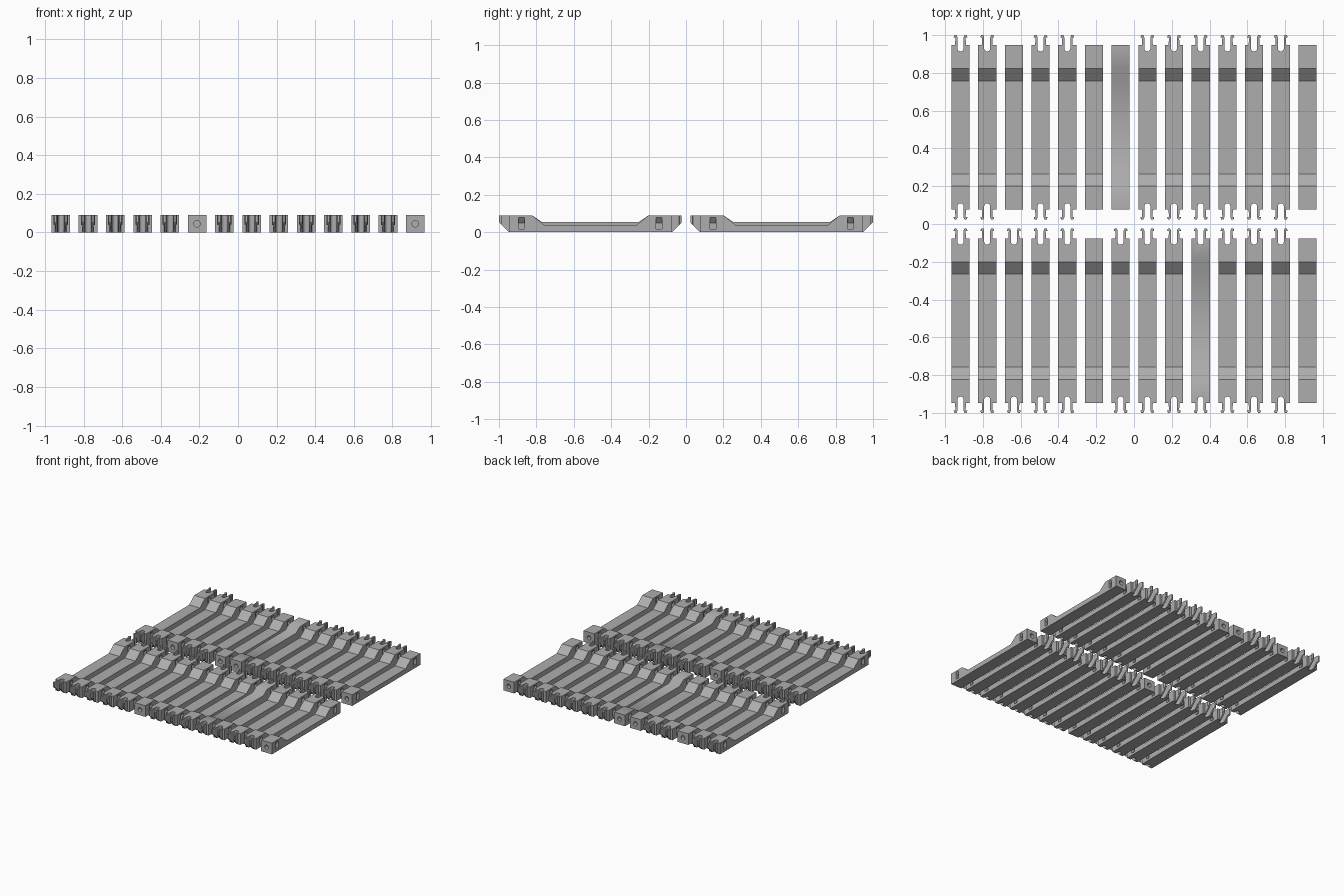
import bpy, bmesh, math
from mathutils import Vector, Matrix

if "Cube" in bpy.data.objects:
    bpy.data.objects.remove(bpy.data.objects["Cube"], do_unlink=True)

WIDTH, HEIGHT, HALF = 0.096, 0.09, 0.436   # plank body
CLIP, PITCH, ROW = 0.0525, 0.1413, 0.5115  # clip length, column spacing, row offset
NOTCH = 0.016                              # half width of the gap between prongs

grey = bpy.data.materials.new("plain grey")
grey.use_nodes = True
colour = (0.42, 0.42, 0.42, 1)
grey.diffuse_color = colour
grey.node_tree.nodes["Principled BSDF"].inputs["Base Color"].default_value = colour


def prism(bm, points, axis, start, end):
    """Extrude a closed 2D outline along x, y or z."""
    place = {"x": lambda a, b: (start, a, b),
             "y": lambda a, b: (a, start, b),
             "z": lambda a, b: (a, b, start)}[axis]
    face = bm.faces.new([bm.verts.new(place(a, b)) for a, b in points])
    grown = bmesh.ops.extrude_face_region(bm, geom=[face])["geom"]
    step = Vector([(end - start) * (axis == name) for name in "xyz"])
    verts = [v for v in grown if isinstance(v, bmesh.types.BMVert)]
    bmesh.ops.translate(bm, verts=verts, vec=step)


def finish(bm, name):
    bmesh.ops.recalc_face_normals(bm, faces=bm.faces)
    mesh = bpy.data.meshes.new(name)
    bm.to_mesh(mesh)
    bm.free()
    mesh.materials.append(grey)
    obj = bpy.data.objects.new(name, mesh)
    bpy.context.collection.objects.link(obj)
    return obj


def body(name, floor, run):
    """Plank with raised ends and a dropped middle."""
    a, b = HALF - 0.125, HALF - 0.125 - run
    outline = [(-HALF, 0), (HALF, 0), (HALF, HEIGHT), (a, HEIGHT), (b, floor),
               (-b, floor), (-a, HEIGHT), (-HALF, HEIGHT)]
    bm = bmesh.new()
    prism(bm, outline, "x", -WIDTH / 2, WIDTH / 2)
    return finish(bm, name)


def cutter(clipped):
    """Side pockets, plus either a rounded notch or a round socket at each end."""
    bm = bmesh.new()
    for end in (-1, 1):
        for side in (-1, 1):
            out, deep = side * (WIDTH / 2 + 0.001), side * (WIDTH / 2 - 0.022)
            pocket = [(out, 0.018), (deep, 0.018), (deep, 0.05), (out, 0.079)]
            prism(bm, pocket, "y", end * (HALF - 0.084), end * (HALF - 0.052))
        if clipped:
            y = HALF - 0.018
            arc = [math.pi * (1 + i / 10) for i in range(11)]
            notch = [(NOTCH * math.cos(t), end * (y + NOTCH * math.sin(t))) for t in arc]
            notch += [(NOTCH, end * (HALF + 0.01)), (-NOTCH, end * (HALF + 0.01))]
            prism(bm, notch, "z", -0.01, HEIGHT + 0.01)
        else:
            turn = [math.tau * i / 24 for i in range(24)]
            ring = [(0.017 * math.cos(t), HEIGHT / 2 + 0.017 * math.sin(t)) for t in turn]
            prism(bm, ring, "y", end * (HALF - 0.03), end * (HALF + 0.01))
    return finish(bm, "cutter")


def prongs():
    """Two barbed prongs at each end, chamfered underneath."""
    outline = [(NOTCH, 0), (0.029, 0), (0.027, 0.038), (0.037, 0.040),
               (0.032, CLIP), (0.021, CLIP), (NOTCH, 0.04)]
    bm = bmesh.new()
    for side in (-1, 1):
        for end in (-1, 1):
            part = bmesh.new()
            prism(part, [(side * x, end * (HALF + y)) for x, y in outline], "z", 0, HEIGHT)
            geom = part.verts[:] + part.edges[:] + part.faces[:]
            bmesh.ops.bisect_plane(part, geom=geom, plane_co=(0, end * HALF, 0.0005),
                                   plane_no=(0, end, -1), clear_outer=True)
            bmesh.ops.holes_fill(part, edges=[e for e in part.edges if e.is_boundary])
            temp = bpy.data.meshes.new("part")
            part.to_mesh(temp)
            part.free()
            bm.from_mesh(temp)
            bpy.data.meshes.remove(temp)
    return finish(bm, "prongs")


def carve(obj, tool):
    mod = obj.modifiers.new("cut", "BOOLEAN")
    mod.object, mod.solver = tool, "EXACT"
    bpy.context.view_layer.update()
    mesh = bpy.data.meshes.new_from_object(obj.evaluated_get(bpy.context.evaluated_depsgraph_get()))
    bpy.data.objects.remove(obj, do_unlink=True)
    return mesh


def soften(mesh):
    """Blend the slopes into the floor but keep the box edges crisp."""
    mesh.shade_smooth()
    mesh.set_sharp_from_angle(angle=math.radians(60))


# Plank kinds
kinds = {}
for clipped in (True, False):
    tool = cutter(clipped)
    for soft in (True, False):
        floor, run = (0.056, 0.05) if soft else (0.038, 0.065)
        mesh = carve(body("plank", floor, run), tool)
        if soft:
            soften(mesh)
        kinds[clipped, soft] = mesh
    bpy.data.objects.remove(tool, do_unlink=True)

prong_source = prongs()
prong_mesh = prong_source.data
bpy.data.objects.remove(prong_source, do_unlink=True)

# Lay out both rows; plain columns have no prongs, one soft plank per row
rows = {"front": (-ROW, (5, 13), 9), "back": (ROW, (2, 5, 6, 13), 6)}
for row, (y, plain, soft) in rows.items():
    for col in range(14):
        clipped = col not in plain
        parts = [("plank", kinds[clipped, col == soft])]
        if clipped:
            parts.append(("prongs", prong_mesh))
        for label, mesh in parts:
            obj = bpy.data.objects.new(f"{row}_{label}_{col + 1}", mesh)
            obj.location = ((col - 6.5) * PITCH, y, 0)
            bpy.context.collection.objects.link(obj)
